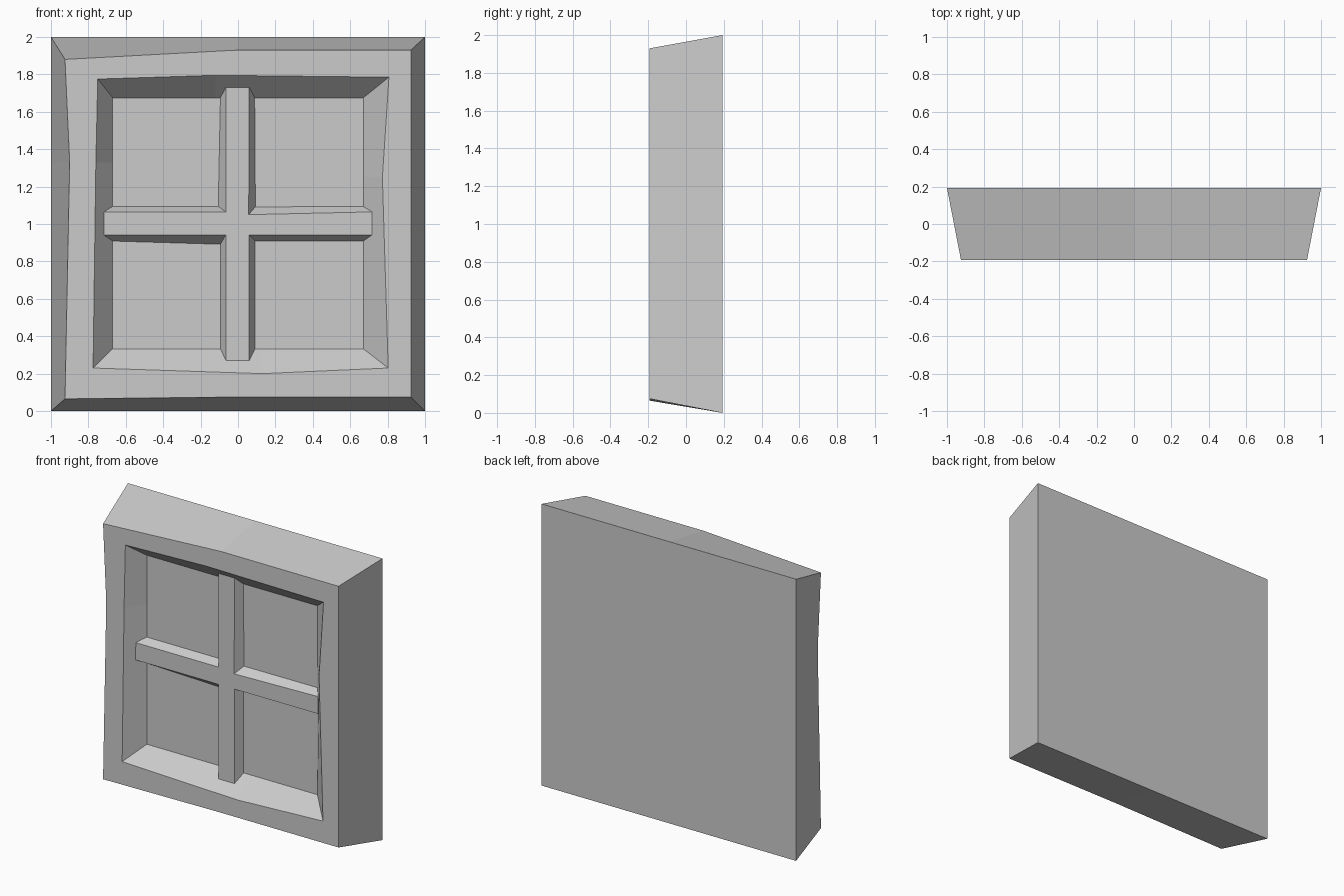
import bpy, bmesh

BACK, FRONT, PANE, BAR = 0.193, -0.193, -0.066, -0.125


def loft(name, loops):
    """Skin a series of (depth, outline) loops and cap both ends."""
    bm = bmesh.new()
    rings = [[bm.verts.new((x, y, z)) for x, z in pts] for y, pts in loops]
    for a, b in zip(rings, rings[1:]):
        n = len(a)
        for i in range(n):
            j = (i + 1) % n
            bm.faces.new((a[i], a[j], b[j], b[i]))
    bm.faces.new(rings[0])
    bm.faces.new(rings[-1])
    bmesh.ops.recalc_face_normals(bm, faces=bm.faces)
    mesh = bpy.data.meshes.new(name)
    bm.to_mesh(mesh)
    bm.free()
    obj = bpy.data.objects.new(name, mesh)
    bpy.context.collection.objects.link(obj)
    return obj


# Outlines run clockwise from the top left, each side split once
back = [(-1, 2), (0, 2), (1, 2), (1, 1.25), (1, 0), (0, 0), (-1, 0), (-1, 1.33)]
outer = [(-0.925, 1.88), (0, 1.93), (0.925, 1.93), (0.925, 1.25),
         (0.925, 0.075), (0, 0.075), (-0.925, 0.065), (-0.9, 1.33)]
inner = [(-0.75, 1.775), (-0.12, 1.795), (0.807, 1.785), (0.772, 1.25),
         (0.803, 0.23), (0.13, 0.2), (-0.775, 0.23), (-0.76, 1.33)]
pane = [(-0.67, 1.675), (-0.12, 1.675), (0.67, 1.675), (0.67, 1.25),
        (0.67, 0.333), (0.13, 0.333), (-0.67, 0.333), (-0.67, 1.33)]

# Crooked frame with recessed pane and solid flat back
loft("window_frame", [(BACK, back), (FRONT, outer), (FRONT, inner), (PANE, pane)])

# Cross of glazing bars, bevelled towards the pane
cross_front = [(-0.065, 1.742), (0.06, 1.738), (0.057, 1.05), (0.728, 1.065),
               (0.733, 0.942), (0.06, 0.942), (0.06, 0.26), (-0.065, 0.267),
               (-0.065, 0.942), (-0.727, 0.942), (-0.725, 1.065), (-0.065, 1.065)]
cross_base = [(-0.095, 1.7), (0.09, 1.7), (0.094, 1.093), (0.7, 1.095),
              (0.7, 0.908), (0.092, 0.908), (0.092, 0.3), (-0.095, 0.3),
              (-0.095, 0.89), (-0.7, 0.908), (-0.7, 1.095), (-0.107, 1.095)]
loft("glazing_bars", [(BAR, cross_front), (PANE + 0.002, cross_base)])
